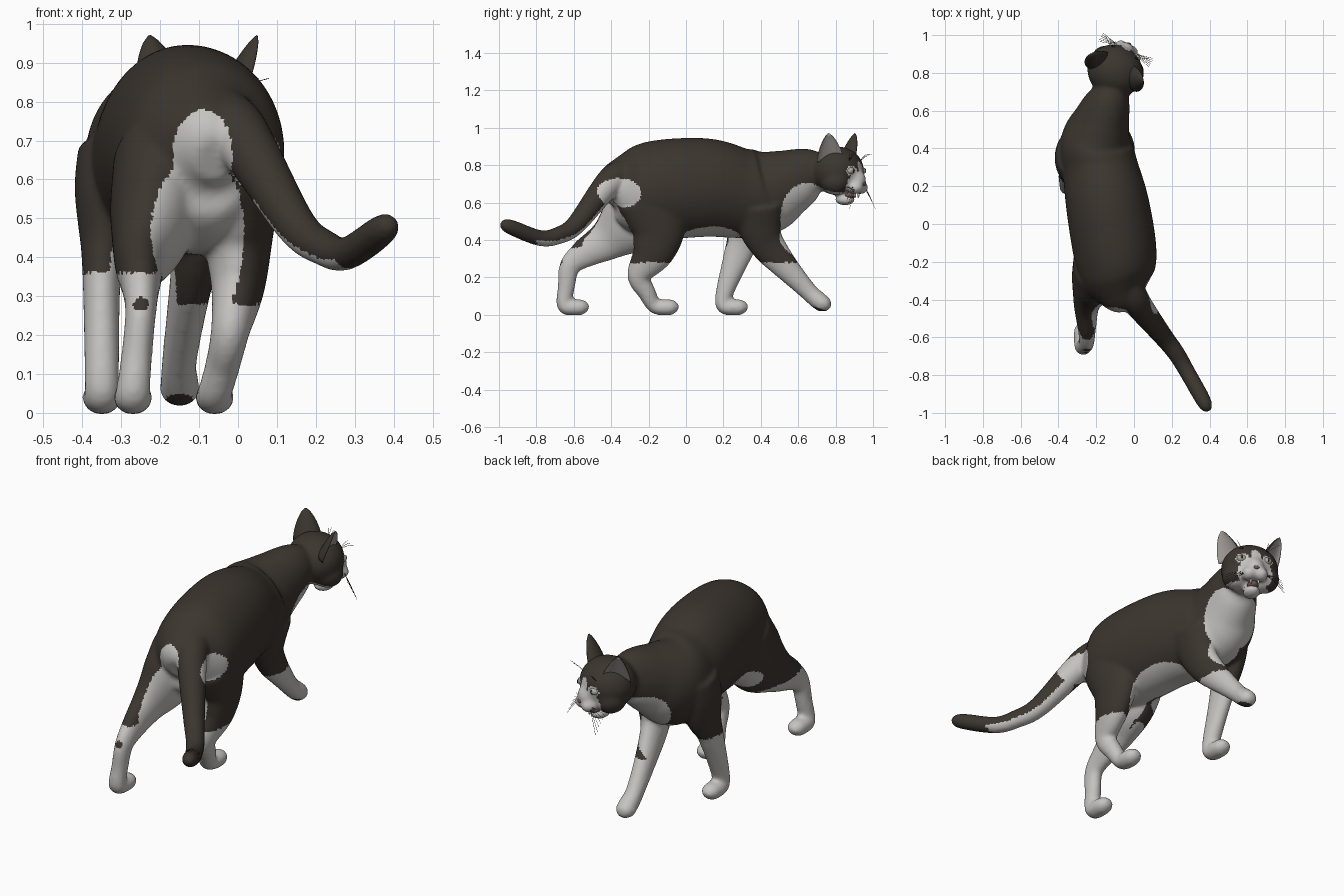
import bpy, bmesh, math
from mathutils import Vector, Matrix

if "Cube" in bpy.data.objects:
    bpy.data.objects.remove(bpy.data.objects["Cube"])


def material(name, *rgb):
    m = bpy.data.materials.new(name)
    m.use_nodes = True
    m.diffuse_color = (*rgb, 1)
    m.node_tree.nodes["Principled BSDF"].inputs["Base Color"].default_value = (*rgb, 1)
    return m


DARK = material("dark fur", .045, .036, .028)
WHITE = material("white fur", .56, .55, .53)
EAR = material("inner ear", .36, .33, .31)
EYE = material("eye", .42, .42, .35)
PINK = material("nose and mouth", .16, .1, .09)


def add_object(name, bm, *mats):
    bmesh.ops.recalc_face_normals(bm, faces=bm.faces)
    mesh = bpy.data.meshes.new(name)
    bm.to_mesh(mesh)
    bm.free()
    ob = bpy.data.objects.new(name, mesh)
    bpy.context.collection.objects.link(ob)
    for m in mats:
        mesh.materials.append(m)
    mesh.shade_smooth()
    return ob


def skin(bm, rings):
    """Bridge closed rings of points and cap both ends."""
    loops = [[bm.verts.new(p) for p in ring] for ring in rings]
    count = len(loops[0])
    sides = []
    for a, b in zip(loops, loops[1:]):
        for i in range(count):
            j = (i + 1) % count
            sides.append((i, bm.faces.new((a[i], a[j], b[j], b[i]))))
    bm.faces.new(loops[0])
    bm.faces.new(loops[-1])
    return sides


def spline(keys, steps=6):
    """Smooth curve through keys of any dimension."""
    k = [Vector(p) for p in keys]
    k = [k[0]] + k + [k[-1]]
    out = []
    for before, start, end, after in zip(k, k[1:], k[2:], k[3:]):
        leave, arrive = (end - before) / 2, (after - start) / 2
        for s in range(steps):
            t = s / steps
            ease = t * t * (3 - 2 * t)
            out.append(start.lerp(end, ease) + leave * t * (1 - t) ** 2 - arrive * t * t * (1 - t))
    return out + [k[-1]]


def limb(bm, keys, aspect, count=48):
    """Elliptical tube: keys are x, y, z, half width; aspect gives depth from height."""
    pts = spline(keys)
    pos = [p.to_3d() for p in pts]
    rings = []
    for i, p in enumerate(pts):
        t = (pos[min(i + 1, len(pos) - 1)] - pos[max(i - 1, 0)]).normalized()
        side = (Vector((1, 0, 0)) - t * t.x).normalized()
        up = t.cross(side) * aspect(p.z)
        angles = [math.tau * j / count for j in range(count)]
        rings.append([pos[i] + (side * math.cos(a) + up * math.sin(a)) * p.w for a in angles])
    skin(bm, rings)


def leg_aspect(z):
    """Legs are deep at the thigh and flat at the paw."""
    return .85 + .75 * min(max(z / .3 - .1, 0), 1)


def paw(x, y):
    return [(x, y, .05, .045), (x, y + .05, .04, .05), (x, y + .1, .04, .045), (x, y + .13, .035, .02)]


# Head frame: local x is sideways, y is where the face looks
HEAD = Matrix.Translation((-.1, .81, .77)) @ Matrix.Rotation(math.radians(-27), 4, 'Z')


def ball(bm, centre, radii):
    bmesh.ops.create_uvsphere(bm, u_segments=24, v_segments=16, radius=1,
                              matrix=HEAD @ Matrix.Translation(centre) @ Matrix.Diagonal((*radii, 1)))


fur = bmesh.new()
# Torso and neck
limb(fur, [(-.06, -.44, .65, .05), (-.07, -.39, .67, .12), (-.09, -.29, .67, .19),
           (-.1, -.15, .67, .22), (-.14, .1, .68, .22), (-.18, .3, .65, .2),
           (-.2, .43, .66, .19), (-.17, .55, .71, .15), (-.13, .67, .76, .11),
           (-.1, .78, .77, .05)], lambda z: 1.2)
# Left hind leg, stretched back
limb(fur, [(-.2, -.2, .64, .12), (-.22, -.3, .5, .11), (-.25, -.42, .4, .07),
           (-.25, -.54, .33, .05), (-.25, -.62, .26, .04), (-.26, -.64, .15, .04)]
     + paw(-.27, -.65), leg_aspect)
# Right hind leg, stepping forward
limb(fur, [(0, -.18, .6, .11), (0, -.15, .45, .09), (0, -.18, .33, .07),
           (-.02, -.25, .21, .05), (-.04, -.21, .12, .045)] + paw(-.06, -.17), leg_aspect)
# Left foreleg, standing
limb(fur, [(-.33, .37, .68, .08), (-.34, .35, .58, .08), (-.34, .33, .47, .07),
           (-.35, .29, .36, .05), (-.35, .21, .13, .045)] + paw(-.35, .2), leg_aspect)
# Right foreleg, reaching forward
limb(fur, [(-.08, .38, .58, .09), (-.1, .4, .45, .07), (-.12, .46, .34, .055),
           (-.15, .64, .14, .045), (-.15, .71, .075, .05), (-.15, .745, .05, .047),
           (-.15, .765, .03, .02)], leg_aspect)
# Tail
limb(fur, [(-.06, -.28, .77, .08), (-.01, -.38, .73, .08), (.04, -.45, .66, .07),
           (.15, -.59, .48, .053), (.22, -.68, .425, .047), (.28, -.78, .41, .043),
           (.37, -.94, .47, .04), (.39, -.99, .49, .02)], lambda z: 1)
# Skull, bridge of the nose, cheeks, muzzle pads and lower jaw
ball(fur, (0, 0, 0), (.15, .14, .13))
ball(fur, (0, .1, -.05), (.055, .066, .065))
ball(fur, (0, .045, -.155), (.045, .055, .03))
for s in (-1, 1):
    ball(fur, (s * .075, .025, -.06), (.075, .08, .07))
    ball(fur, (s * .03, .12, -.09), (.04, .045, .036))

# Fuse the coat into one skin
source = add_object("coat_source", fur)
mod = source.modifiers.new("fuse", 'REMESH')
mod.mode, mod.voxel_size = 'VOXEL', .01
mod = source.modifiers.new("soften", 'SMOOTH')
mod.factor, mod.iterations = .5, 10
coat = bpy.data.meshes.new_from_object(source.evaluated_get(bpy.context.evaluated_depsgraph_get()))
bpy.data.objects.remove(source)
body = bpy.data.objects.new("cat_body", coat)
bpy.context.collection.objects.link(body)
coat.materials.clear()
coat.materials.append(DARK)
coat.materials.append(WHITE)

# Coat markings: ellipsoid patches (centre, radii)
white_patches = [
    ((-.12, .64, .54), (.22, .14, .18)),    # chest
    ((-.18, .5, .4), (.1, .12, .15)),       # inner right arm
    ((-.27, .25, .38), (.06, .13, .1)),     # inner left foreleg
    ((-.1, -.42, .43), (.13, .28, .23)),    # inner thighs
    ((-.09, -.45, .66), (.08, .12, .12)),   # rump
    ((.07, -.36, .65), (.1, .13, .08)),     # right of tail root
    ((-.13, .12, .4), (.2, .18, .09)),      # belly
    ((-.3, -.08, .46), (.1, .14, .06)),     # left of belly
    ((-.1, -.1, .38), (.1, .25, .1)),       # groin
    ((-.04, .93, .68), (.11, .09, .09)),    # muzzle
    ((-.09, .74, .62), (.15, .18, .065)),   # throat and chin
    ((-.04, .93, .77), (.025, .06, .05)),   # blaze
]
for s in (-1, 1):                           # around the eyes
    white_patches.append((HEAD @ Vector((s * .066, .115, 0)), (.036, .036, .024)))
dark_patches = [
    ((-.25, -.68, .28), (.02, .05, .02)),   # hock spot
    ((-.15, .7, .02), (.04, .05, .035)),    # lifted sole
]


def inside(p, patches):
    return any(sum(((a - b) / c) ** 2 for a, b, c in zip(p, *patch)) < 1 for patch in patches)


for f in coat.polygons:
    p = f.center
    stocking = p.z < (.36 if p.x < -.2 else .28)
    under_tail = p.x > .04 and -.8 < p.y < -.42 and f.normal.z < -.35
    white = stocking or under_tail or inside(p, white_patches)
    f.use_smooth = True
    f.material_index = int(white and not inside(p, dark_patches))

# Ears: rounded cups, open to the side, with a pale hollow
for s, side in ((-1, "left"), (1, "right")):
    bm = bmesh.new()
    base, tip = Vector((s * .095, 0, .06)), Vector((s * .155, .025, .2))
    axis = tip - base
    across = axis.cross(Vector((s * .8, .6, 0))).normalized()
    opening = across.cross(axis).normalized()
    rings = []
    for i in range(11):
        t = i / 10
        width = .068 * (1 - t ** 1.6) ** .75 + .005
        ring = []
        for j in range(20):
            a = math.tau * (j + .5) / 20
            depth = abs(math.sin(a)) * (.75 if j < 10 else .35) - .35
            ring.append(HEAD @ (base + axis * t + (across * math.cos(a) - opening * depth) * width))
        rings.append(ring)
    for j, face in skin(bm, rings):
        face.material_index = int(10 <= j < 19)
    add_object(side + "_ear", bm, DARK, EAR)

    # Eye, pupil and fang
    for part, centre, radii, colour in (
            ("_eye", (s * .066, .11, 0), (.026, .024, .02), EYE),
            ("_pupil", (s * .07, .128, 0), (.006, .008, .012), DARK),
            ("_fang", (s * .02, .115, -.125), (.006, .006, .02), WHITE)):
        bm = bmesh.new()
        ball(bm, centre, radii)
        add_object(side + part, bm, colour)

    # Whiskers on the muzzle and brow
    curve = bpy.data.curves.new(side + "_whiskers", 'CURVE')
    curve.dimensions = '3D'
    curve.bevel_depth, curve.bevel_resolution = .0009, 0
    roots = [((s * .05, .13, -.09), (s * .1, .01 * k - .03, .02 - .02 * k)) for k in range(6)]
    roots += [((s * .06, .1, .045), (s * (.01 + .03 * k), .04, .075)) for k in range(3)]
    for root, reach in roots:
        line = curve.splines.new('POLY')
        line.points.add(4)
        for k, point in enumerate(line.points):
            t = k / 4
            droop = Vector((0, 0, .03)) * t * t
            point.co = (*(HEAD @ (Vector(root) + Vector(reach) * t - droop)), 1)
    curve.materials.append(DARK)
    bpy.context.collection.objects.link(bpy.data.objects.new(side + "_whiskers", curve))

# Nose and open mouth
for name, centre, radii in (("nose", (0, .156, -.07), (.016, .012, .011)),
                            ("mouth", (0, .07, -.13), (.03, .04, .02))):
    bm = bmesh.new()
    ball(bm, centre, radii)
    add_object(name, bm, PINK)
